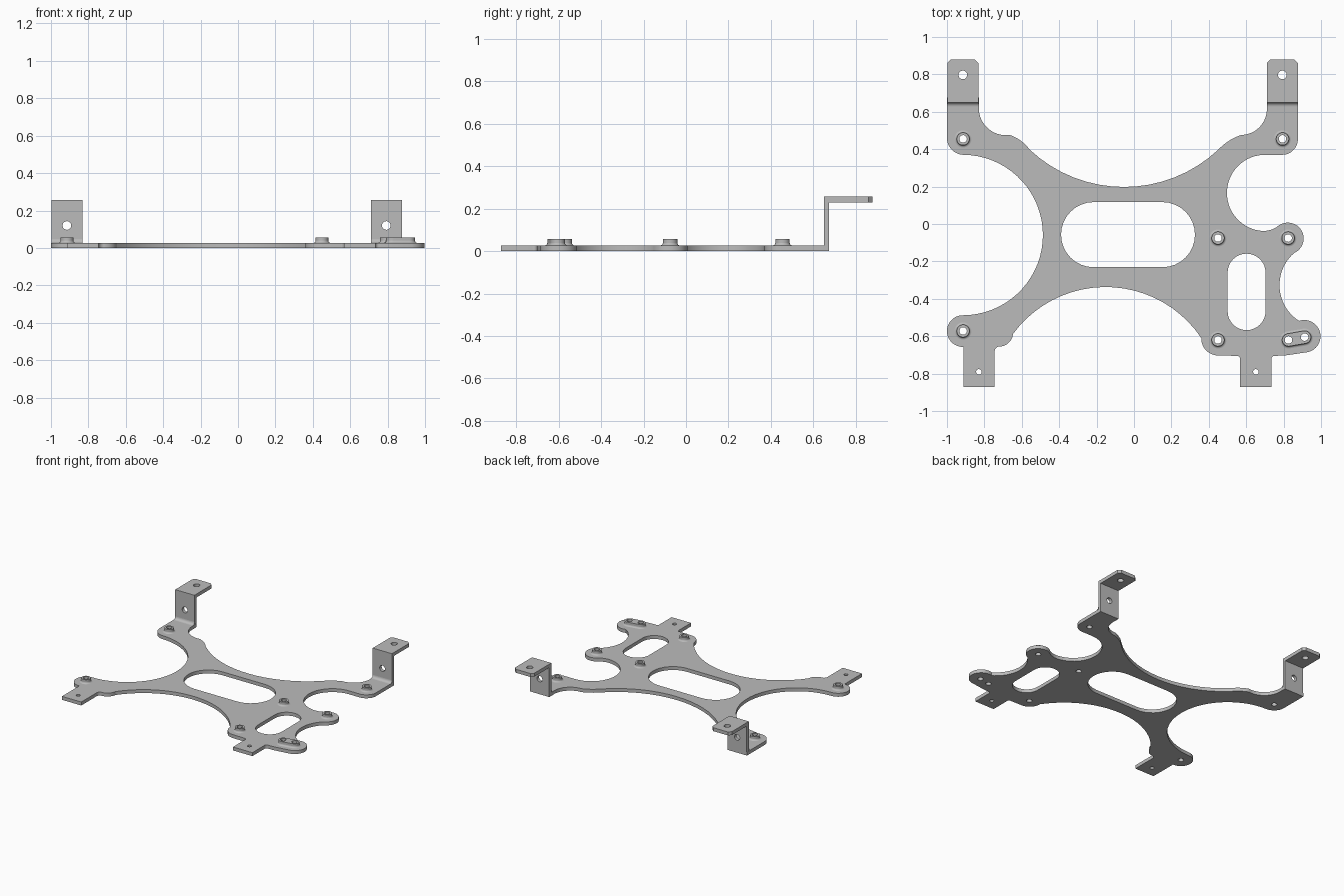
import bpy, bmesh
from math import pi, sin, cos, atan2, hypot
from mathutils import Matrix, Vector

if "Cube" in bpy.data.objects:
    bpy.data.objects.remove(bpy.data.objects["Cube"], do_unlink=True)

GREY = (0.5, 0.5, 0.5, 1)
metal = bpy.data.materials.new("grey metal")
metal.use_nodes = True
metal.diffuse_color = GREY
metal.node_tree.nodes["Principled BSDF"].inputs["Base Color"].default_value = GREY

T = 0.027          # sheet thickness
parts = []


def add_object(name, mesh):
    mesh.materials.clear()
    mesh.materials.append(metal)
    obj = bpy.data.objects.new(name, mesh)
    bpy.context.collection.objects.link(obj)
    parts.append(obj)
    return obj


def arc(p, via, q, step=0.09):
    """Points after p up to q on the circle through p, via and q."""
    (ax, ay), (bx, by), (cx, cy) = p, via, q
    d = 2 * (ax * (by - cy) + bx * (cy - ay) + cx * (ay - by))
    a, b, c = ax * ax + ay * ay, bx * bx + by * by, cx * cx + cy * cy
    ux = (a * (by - cy) + b * (cy - ay) + c * (ay - by)) / d
    uy = (a * (cx - bx) + b * (ax - cx) + c * (bx - ax)) / d
    r = hypot(ax - ux, ay - uy)
    start, end = atan2(ay - uy, ax - ux), atan2(cy - uy, cx - ux)
    sweep = (end - start) % (2 * pi)
    if d < 0:
        sweep -= 2 * pi
    n = max(4, int(abs(sweep) / step))
    return [(ux + r * cos(start + sweep * i / n), uy + r * sin(start + sweep * i / n))
            for i in range(1, n + 1)]


def trace(segments):
    """Pairs are straight lines; fours are arcs (via point, end point)."""
    pts = []
    for s in segments:
        pts += [s] if len(s) == 2 else arc(pts[-1], s[:2], s[2:])
    return pts


def stadium(a, b, r, n=16):
    """Loop of radius r around the line from a to b (a circle when equal)."""
    t = atan2(b[1] - a[1], b[0] - a[0])
    loop = []
    for (x, y), side in ((b, -pi / 2), (a, pi / 2)):
        last = n if a == b else n + 1
        loop += [(x + r * cos(t + side + pi * i / n), y + r * sin(t + side + pi * i / n))
                 for i in range(last)]
    return loop


def sheet(name, loops, thick=T, matrix=Matrix()):
    """Flat sheet from an outline and its holes, standing on local z = 0."""
    curve = bpy.data.curves.new(name, 'CURVE')
    curve.dimensions, curve.fill_mode, curve.extrude = '2D', 'BOTH', thick / 2
    for loop in loops:
        spline = curve.splines.new('POLY')
        spline.points.add(len(loop) - 1)
        for point, (x, y) in zip(spline.points, loop):
            point.co = (x, y, 0, 1)
        spline.use_cyclic_u = True
    helper = bpy.data.objects.new(name + "_outline", curve)
    bpy.context.collection.objects.link(helper)
    mesh = bpy.data.meshes.new_from_object(helper.evaluated_get(
        bpy.context.evaluated_depsgraph_get()))
    bpy.data.objects.remove(helper, do_unlink=True)
    bm = bmesh.new()
    bm.from_mesh(mesh)
    bmesh.ops.remove_doubles(bm, verts=bm.verts, dist=1e-5)
    bmesh.ops.transform(bm, verts=bm.verts,
                        matrix=matrix @ Matrix.Translation((0, 0, thick / 2)))
    bmesh.ops.recalc_face_normals(bm, faces=bm.faces)
    bm.to_mesh(mesh)
    bm.free()
    return add_object(name, mesh)


def loft(name, rings, closed=True):
    """Skin between equal-length rings of 3D points."""
    bm = bmesh.new()
    rows = [[bm.verts.new(p) for p in ring] for ring in rings]
    n = len(rows[0])
    for low, high in zip(rows, rows[1:]):
        for i in range(n if closed else n - 1):
            j = (i + 1) % n
            bm.faces.new((low[i], low[j], high[j], high[i]))
    mesh = bpy.data.meshes.new(name)
    bm.to_mesh(mesh)
    bm.free()
    return add_object(name, mesh)


# Frame outline, clockwise from the left rear strip
rear_edge = [(-1, .675), (-.83, .675), (-.83, .626), (-.785, .515, -.663, .476),
             (-.605, .445, -.556, .396), (-.05, .198, .449, .396),
             (.508, .445, .572, .476), (.668, .515, .71, .626),
             (.71, .675), (.876, .675)]
right_edge = [(.876, .455), (.853, .396, .794, .37), (.70, .37),
              (.497, .16, .684, -.037), (.72, -.034, .765, -.015),
              (.907, -.075, .856, -.155), (.778, -.33, .882, -.518),
              (.997, -.604, .93, -.685)]
front_edge = [(.807, -.703), (.755, -.705), (.74, -.71, .735, -.725),
              (.735, -.872), (.567, -.872), (.567, -.725),
              (.562, -.71, .547, -.705), (.449, -.703),
              (.39, -.68, .36, -.61), (-.16, -.337, -.647, -.588),
              (-.67, -.635, -.715, -.655), (-.737, -.663, -.745, -.685),
              (-.745, -.872), (-.912, -.872)]
left_edge = [(-.912, -.657), (-1, -.572, -.914, -.488),
             (-.487, -.06, -.914, .37), (-.973, .396, -1, .455)]
outline = trace(rear_edge + right_edge + front_edge + left_edge)

BOSSES = [(-.914, .455), (.794, .455), (.449, -.075), (.824, -.075),
          (-.914, -.572), (.449, -.62)]
TWIN = [(.826, -.62), (.912, -.605)]
TABS = [(-.829, -.791), (.652, -.791)]

holes = [stadium(p, p, .02) for p in BOSSES + TWIN]
holes += [stadium(p, p, .015) for p in TABS]
windows = [stadium((-.216, -.057), (.152, -.057), .174),
           stadium((.602, -.466), (.602, -.26), .1015)]
sheet("frame_plate", [outline] + windows + holes)


# Raised bosses with a concave fillet at the foot
def boss(name, a, b):
    rims = [stadium(p, p, .02) for p in ([a] if a == b else [a, b])]
    sheet(name, [stadium(a, b, .034)] + rims, .03, Matrix.Translation((0, 0, T)))
    rings = []
    for i in range(5):
        t = i / 4 * pi / 2
        rings.append([(x, y, T + .012 * (1 - cos(t)))
                      for x, y in stadium(a, b, .046 - .012 * sin(t))])
    loft(name + "_fillet", rings)


for i, p in enumerate(BOSSES):
    boss(f"boss_{i + 1}", p, p)
boss("twin_boss", *TWIN)

# Rear brackets: upright wall, inner bend and top flange
W, WALL, TOP = .083, .65, .257
stand_up = Matrix.Translation((0, .675, 0)) @ Matrix.Rotation(pi / 2, 4, 'X')
for side, cx in (("right", -.915), ("left", .793)):
    l, r = cx - W, cx + W
    sheet(side + "_bracket_wall",
          [[(l, T), (r, T), (r, TOP - T), (l, TOP - T)], stadium((cx, .12), (cx, .12), .023)],
          .025, stand_up)
    c = .02
    sheet(side + "_bracket_flange",
          [[(l, WALL), (r, WALL), (r, .88 - c), (r - c, .88), (l + c, .88), (l, .88 - c)],
           stadium((cx, .797), (cx, .797), .023)],
          T, Matrix.Translation((0, 0, TOP - T)))
    bend = [(WALL - .022 * (1 - sin(i * pi / 12)), T + .022 * (1 - cos(i * pi / 12)))
            for i in range(7)]
    loft(side + "_bracket_bend", [[(x, y, z) for y, z in bend] for x in (r, l)], closed=False)

bpy.ops.object.select_all(action='DESELECT')
for obj in parts:
    obj.select_set(True)
bpy.context.view_layer.objects.active = parts[0]
bpy.ops.object.shade_smooth_by_angle()
